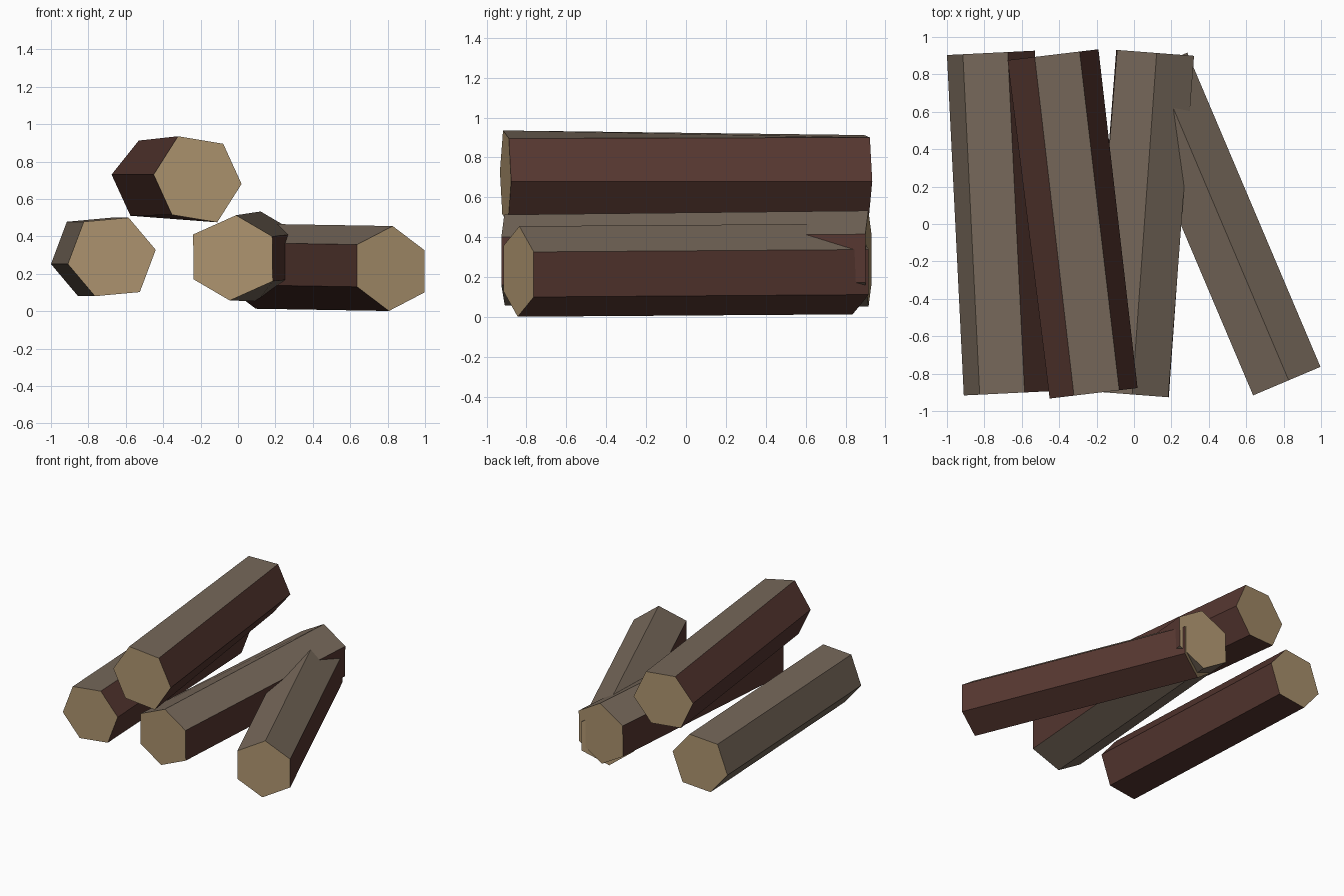
import bpy, bmesh

if "Cube" in bpy.data.objects:
    bpy.data.objects.remove(bpy.data.objects["Cube"])

def material(name, rgb):
    m = bpy.data.materials.new(name)
    m.diffuse_color = (*rgb, 1)
    m.use_nodes = True
    m.node_tree.nodes["Principled BSDF"].inputs["Base Color"].default_value = m.diffuse_color
    return m

MATS = [material("red_brown_bark", (0.093, 0.038, 0.030)),
        material("grey_brown_bark", (0.181, 0.138, 0.102)),
        material("cut_wood", (0.42, 0.296, 0.159))]

def ring(bm, centre, offsets, slope):
    # Half of the hexagon is given in x, z; the other half is mirrored through the centre.
    # The cut leans in y so it stays square to the log's axis.
    cx, cy, cz = centre
    pts = list(offsets) + [(-x, -z) for x, z in offsets]
    return [bm.verts.new((cx + x, cy + slope * x, cz + z)) for x, z in pts]

def log(name, front, back, front_offsets, back_offsets, grey_sides):
    bm = bmesh.new()
    slope = -(back[0] - front[0]) / (back[1] - front[1])
    a = ring(bm, front, front_offsets, slope)
    b = ring(bm, back, back_offsets, slope)
    for cap in (a, b):
        bm.faces.new(cap).material_index = 2
    for i in range(6):
        j = (i + 1) % 6
        f = bm.faces.new((a[i], a[j], b[j], b[i]))
        f.material_index = 1 if i in grey_sides else 0
    bmesh.ops.recalc_face_normals(bm, faces=bm.faces)
    me = bpy.data.meshes.new(name)
    bm.to_mesh(me)
    bm.free()
    for m in MATS:
        me.materials.append(m)
    bpy.context.collection.objects.link(bpy.data.objects.new(name, me))

# Left log
hexa = [(-0.235, -0.038), (-0.15, 0.188), (0.09, 0.21)]
log("left_log", (-0.675, -0.905, 0.29), (-0.765, 0.915, 0.29), hexa, hexa, {0, 1, 5})

# Log resting on top
log("top_log", (-0.216, -0.905, 0.705), (-0.433, 0.905, 0.705),
    [(-0.235, 0.025), (-0.105, 0.23), (0.137, 0.19)],
    [(-0.243, 0.025), (-0.098, 0.207), (0.142, 0.195)], {1})

# Middle log
log("middle_log", (-0.027, -0.91, 0.285), (0.113, 0.915, 0.293),
    [(-0.213, 0.125), (0.017, 0.228), (0.21, 0.115)],
    [(-0.203, 0.12), (0.008, 0.24), (0.208, 0.122)], {0, 1, 3, 4})

# Right log, turned outward and running into the middle one
hexa = [(-0.18, 0.128), (0.01, 0.227), (0.18, 0.098)]
log("right_log", (0.817, -0.84, 0.228), (0.105, 0.84, 0.24), hexa, hexa, {0, 1})
